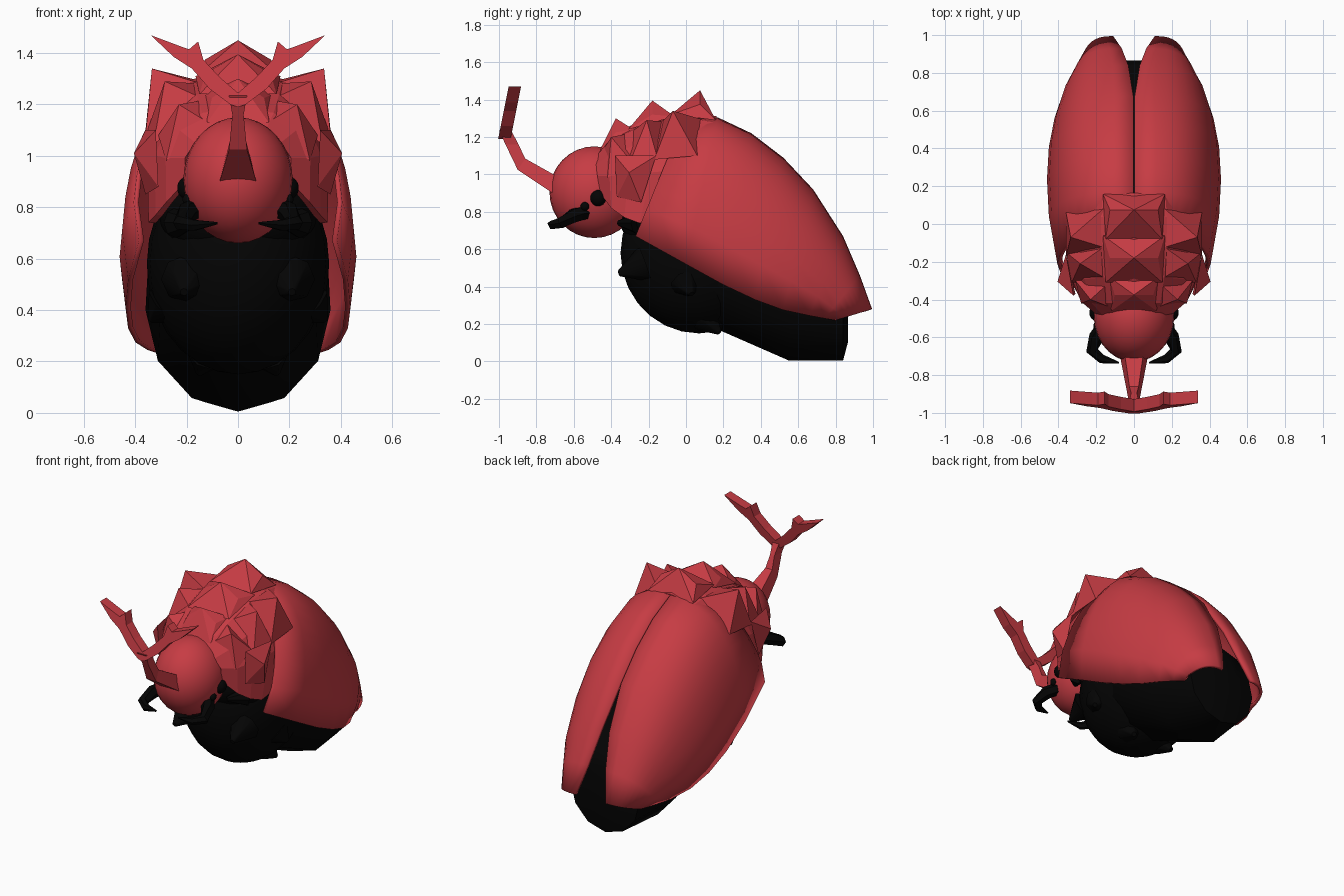
import bpy, bmesh, math
from mathutils import Vector

if "Cube" in bpy.data.objects:
    bpy.data.objects.remove(bpy.data.objects["Cube"])

def material(name, col):
    m = bpy.data.materials.new(name)
    m.diffuse_color = (*col, 1)
    m.use_nodes = True
    m.node_tree.nodes["Principled BSDF"].inputs["Base Color"].default_value = m.diffuse_color
    return m

RED = material("shell red", (0.57, 0.045, 0.057))
BLACK = material("body black", (0.0012, 0.0012, 0.0012))

def finish(name, bm, mat, smooth=None, closed=True):
    if closed:
        bmesh.ops.recalc_face_normals(bm, faces=bm.faces[:])
    me = bpy.data.meshes.new(name)
    bm.to_mesh(me)
    bm.free()
    me.materials.append(mat)
    ob = bpy.data.objects.new(name, me)
    bpy.context.collection.objects.link(ob)
    if smooth:
        bpy.ops.object.select_all(action='DESELECT')
        bpy.context.view_layer.objects.active = ob
        ob.select_set(True)
        bpy.ops.object.shade_smooth_by_angle(angle=math.radians(smooth))
    return ob

def chain(name, rings, mat, smooth=None):
    """Skin a row of equal-sized rings and cap both ends."""
    bm = bmesh.new()
    vs = [[bm.verts.new(p) for p in r] for r in rings]
    n = len(vs[0])
    for a, b in zip(vs, vs[1:]):
        for i in range(n):
            j = (i + 1) % n
            bm.faces.new((a[i], a[j], b[j], b[i]))
    bm.faces.new(vs[0])
    bm.faces.new(vs[-1])
    return finish(name, bm, mat, smooth)

def shell(name, stations, angles, power, s, mat, smooth, thick, tuck=1):
    """Curved plate; station = top (x, y, z) and lower edge (x, y, z)."""
    bm = bmesh.new()
    grid = []
    for tx, ty, tz, ex, ey, ez in stations:
        row = []
        for a in angles:
            sn = math.copysign(abs(math.sin(a)) ** power, a)
            c = max(math.cos(a), 0) ** power
            k = tuck if c < .01 else 1      # lower rim turns inwards
            row.append(bm.verts.new((s * k * (tx + (ex - tx) * sn),
                                     ey + (ty - ey) * c, ez + (tz - ez) * c)))
        grid.append(row)
    for a, b in zip(grid, grid[1:]):
        for j in range(len(angles) - 1):
            f = (a[j], a[j + 1], b[j + 1], b[j])
            bm.faces.new(f if s > 0 else f[::-1])
    ob = finish(name, bm, mat, smooth, closed=False)
    sol = ob.modifiers.new("thickness", 'SOLIDIFY')
    sol.thickness, sol.offset = thick, -1

def ball(name, c, r, mat, seg=20):
    bm = bmesh.new()
    bmesh.ops.create_uvsphere(bm, u_segments=seg, v_segments=seg // 2 + 2, radius=1)
    for v in bm.verts:
        v.co = Vector([c[i] + v.co[i] * r[i] for i in range(3)])
    finish(name, bm, mat, 60)

def hull(name, pts, mat, smooth=None):
    bm = bmesh.new()
    for p in pts:
        bm.verts.new(p)
    bmesh.ops.convex_hull(bm, input=bm.verts[:])
    finish(name, bm, mat, smooth)

def disc(c, d, r, n):
    q = Vector(d).to_track_quat('Z', 'Y')
    return [Vector(c) + q @ Vector((r * math.cos(k * math.tau / n),
            r * math.sin(k * math.tau / n), 0)) for k in range(n)]

# Wing covers, parting at the rear
wing = [(.004, -.02, 1.28, .41, -.27, .67), (.004, .17, 1.305, .455, 0, .52),
        (.004, .35, 1.22, .465, .2, .41), (.004, .52, 1.09, .455, .37, .33),
        (.004, .68, .92, .425, .52, .275), (.03, .84, .67, .375, .66, .245),
        (.065, .93, .46, .325, .74, .23), (.11, .995, .28, .28, .80, .22)]
for s, side in ((1, "right"), (-1, "left")):
    shell("wing_cover_" + side, wing, [k * math.pi / 20 for k in range(11)],
          .76, s, RED, 50, .02, .94)

# Abdomen and belly: y, centre z, half width, half height
ab = [(-.1, .72, .26, .26), (.15, .58, .35, .4), (.55, .4, .36, .395),
      (.84, .27, .25, .265), (.865, .27, .12, .17)]
chain("abdomen", [[(rx * math.sin(k * math.tau / 12), y,
                    zc - rz * math.cos(k * math.tau / 12)) for k in range(12)]
                  for y, zc, rx, rz in ab], BLACK, 40)
ball("belly", (0, .07, .58), (.355, .42, .43), BLACK, 24)
ball("neck", (0, -.14, .78), (.31, .22, .2), BLACK)

# Faceted thorax plate
thorax = [(0, -.49, 1.10, .22, -.46, .90), (0, -.42, 1.19, .30, -.40, .82),
          (0, -.28, 1.27, .345, -.33, .77), (0, -.10, 1.325, .375, -.25, .74),
          (0, .05, 1.335, .375, -.18, .75), (0, .165, 1.31, .36, -.10, .8)]
shell("thorax_plate", thorax, [math.pi / 8 * k for k in range(-4, 5)],
      .8, 1, RED, None, .03, .93)

# Ridges across the thorax: front, crest, back as (y, z)
for i, (w, f, c, b) in enumerate([(.15, (-.08, 1.32), (.075, 1.45), (.16, 1.29)),
                                  (.15, (-.31, 1.24), (-.18, 1.395), (-.06, 1.31)),
                                  (.12, (-.46, 1.13), (-.375, 1.30), (-.28, 1.24))]):
    hull("thorax_ridge_%d" % (i + 1),
         [(k * w, *f) for k in (-1, 1)] + [(k * w * 1.1, *b) for k in (-1, 1)] +
         [(0, *c)] + [(k * w * .85, c[0], c[1] - .075) for k in (-1, 1)], RED)

# Broad pointed lumps on the thorax sides: tip first, then base
lumps = [[(.335, -.07, 1.34), (.14, .1, 1.29), (.14, -.13, 1.28), (.36, .06, 1.1), (.36, -.17, 1.08)],
         [(.285, -.21, 1.29), (.13, -.3, 1.22), (.13, -.1, 1.28), (.36, -.15, 1.08), (.33, -.31, 1.04)],
         [(.405, -.305, 1.01), (.32, -.38, 1.1), (.36, -.16, 1.1), (.31, -.37, .88), (.36, -.24, .85)],
         [(.23, -.40, 1.2), (.1, -.45, 1.12), (.12, -.3, 1.22), (.31, -.3, 1.08), (.28, -.42, .98)]]

# Fork of the horn, drawn in x and z
fork = [(0, 1.19), (.03, 1.2), (.11, 1.26), (.18, 1.34), (.25, 1.385), (.34, 1.47),
        (.22, 1.425), (.19, 1.415), (.155, 1.445), (.135, 1.375), (.07, 1.305), (0, 1.245)]

for s, side in ((1, "right"), (-1, "left")):
    for i, pts in enumerate(lumps):
        hull("thorax_lump_%s_%d" % (side, i + 1), [(s * x, y, z) for x, y, z in pts], RED)
    # Horn fork
    chain("horn_fork_" + side,
          [[(s * x, -.965 + (z - 1.22) * .2 + d, z) for x, z in fork]
           for d in (-.033, .033)], RED)
    # Eyes
    ball("eye_" + side, (s * .195, -.47, .875), (.043, .045, .045), BLACK, 14)
    ball("small_eye_" + side, (s * .195, -.54, .83), (.022, .024, .024), BLACK, 10)
    # Curved jaws
    path = [(.15, -.53, .80), (.2, -.6, .78), (.222, -.67, .74), (.17, -.715, .73),
            (.08, -.735, .738)]
    path = [Vector((s * x, y, z)) for x, y, z in path]
    rings = []
    for k, r in enumerate((.04, .04, .032, .024, .005)):
        d = path[min(k + 1, 4)] - path[max(k - 1, 0)]
        rings.append(disc(path[k], d, r, 6))
    chain("jaw_" + side, rings, BLACK, 40)
    # Leg stubs under the body: base, tip, radius
    for i, (b, t, r) in enumerate([((.2, -.22, .52), (.21, -.36, .47), .1),
                                   ((.24, -.26, .74), (.17, -.36, .74), .06),
                                   ((.28, .0, .42), (.34, .03, .36), .09),
                                   ((.12, .1, .23), (.15, .18, .155), .08)]):
        b, t = Vector((s * b[0], *b[1:])), Vector((s * t[0], *t[1:]))
        hull("leg_stub_%s_%d" % (side, i + 1),
             disc(b, t - b, r, 8) + disc(t, t - b, .015, 8), BLACK, 40)

# Head
ball("head", (0, -.49, .905), (.213, .24, .245), RED, 28)

# Horn stem: half width, lower (y, z), upper (y, z)
stem = [(.075, (-.67, .88), (-.64, 1.0)), (.07, (-.72, .905), (-.69, .99)),
        (.035, (-.9, 1.025), (-.86, 1.085)), (.022, (-.965, 1.16), (-.895, 1.16)),
        (.035, (-1.0, 1.235), (-.935, 1.235))]
chain("horn_stem", [[(-w, *a), (w, *a), (w * .7, *b), (-w * .7, *b)]
                    for w, a, b in stem], RED)
